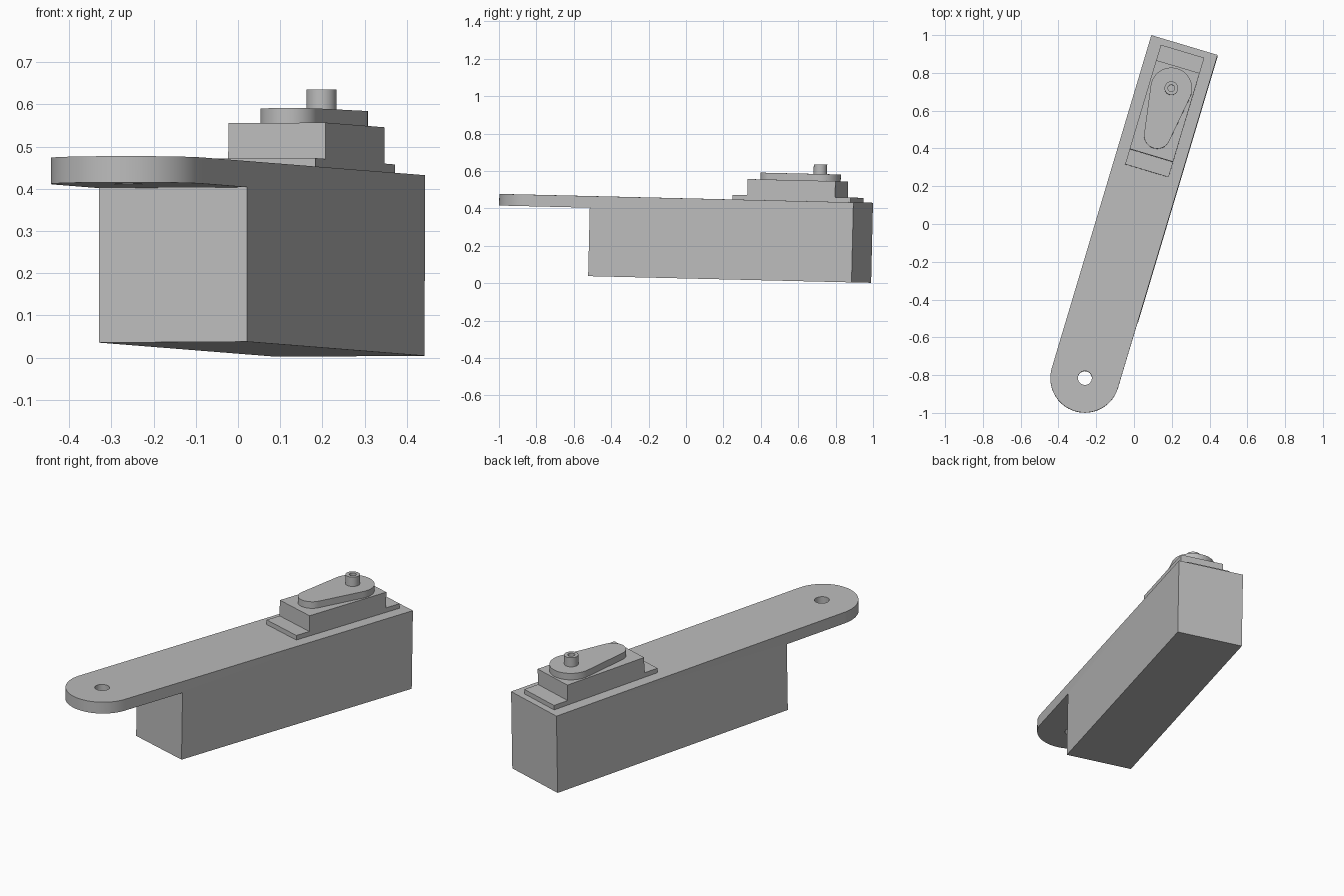
import bpy, bmesh, math
from mathutils import Matrix, Vector

default = bpy.data.objects.get("Cube")
if default:
    bpy.data.objects.remove(default, do_unlink=True)

grey = bpy.data.materials.new("plain grey")
grey.use_nodes = True
COLOUR = (0.5, 0.5, 0.5, 1)
grey.diffuse_color = COLOUR
for node in grey.node_tree.nodes:
    if node.type == 'BSDF_PRINCIPLED':
        node.inputs["Base Color"].default_value = COLOUR

# Arm frame: x across, y along, z up, slightly tilted, origin at the pivot hole
yaw = math.radians(16.65)
across = Vector((math.cos(yaw), -math.sin(yaw), 0.006)).normalized()
along = Vector((math.sin(yaw), math.cos(yaw), -0.0228)).normalized()
up = across.cross(along).normalized()
FRAME = Matrix((across, along, up)).transposed().to_4x4()
FRAME.translation = (-0.26, -0.815, 0.473)


def arc(y, r, start, end, steps=32):
    """Points on an arc centred on the arm's middle line."""
    angles = [math.radians(start + (end - start) * i / steps) for i in range(steps + 1)]
    return [(r * math.cos(a), y + r * math.sin(a)) for a in angles]


def rect(half, y0, y1):
    return [(-half, y0), (half, y0), (half, y1), (-half, y1)]


def circle(y, r):
    return arc(y, r, 0, 360, 48)[:-1]


def prism(name, outline, z0, z1):
    """Extrude an outline between two heights in the arm frame."""
    bm = bmesh.new()
    face = bm.faces.new([bm.verts.new((x, y, z0)) for x, y in outline])
    new = bmesh.ops.extrude_face_region(bm, geom=[face])["geom"]
    bmesh.ops.translate(bm, vec=(0, 0, z1 - z0),
                        verts=[v for v in new if isinstance(v, bmesh.types.BMVert)])
    bmesh.ops.recalc_face_normals(bm, faces=bm.faces)
    mesh = bpy.data.meshes.new(name)
    bm.to_mesh(mesh)
    bm.free()
    mesh.materials.append(grey)
    obj = bpy.data.objects.new(name, mesh)
    bpy.context.collection.objects.link(obj)
    obj.matrix_world = FRAME
    return obj


def activate(obj):
    bpy.ops.object.select_all(action='DESELECT')
    obj.select_set(True)
    bpy.context.view_layer.objects.active = obj


def cut(obj, cutter):
    cutter.hide_render = True
    activate(obj)
    mod = obj.modifiers.new("cut", 'BOOLEAN')
    mod.operation = 'DIFFERENCE'
    mod.solver = 'EXACT'
    mod.object = cutter
    bpy.ops.object.modifier_apply(modifier=mod.name)
    bpy.data.objects.remove(cutter, do_unlink=True)


def smooth(obj):
    activate(obj)
    bpy.ops.object.shade_smooth_by_angle(angle=math.radians(30))


# Arm: deep block with a thin round-ended tongue and pivot hole
HALF, LENGTH = 0.183, 1.84
arm = prism("arm", arc(0, HALF, 180, 360) + [(HALF, LENGTH), (-HALF, LENGTH)], -0.428, 0)
cut(arm, prism("tongue_cutter", rect(0.3, -0.4, 0.37), -0.6, -0.062))
cut(arm, prism("pivot_cutter", circle(0, 0.037), -0.2, 0.1))

# Motor: mounting flange and body
prism("motor_flange", rect(0.12, 1.145, 1.805), 0, 0.025)
prism("motor_body", rect(0.12, 1.228, 1.718), 0.025, 0.111)

# Tapered horn: tangent hull of a large and a small circle
BIG_Y, SMALL_Y, BIG_R, SMALL_R = 1.597, 1.337, 0.11, 0.07
lean = math.degrees(math.asin((BIG_R - SMALL_R) / (BIG_Y - SMALL_Y)))
horn = prism("horn", arc(BIG_Y, BIG_R, -lean, 180 + lean)
             + arc(SMALL_Y, SMALL_R, 180 + lean, 360 - lean), 0.111, 0.147)

# Hollow shaft on the horn
shaft = prism("shaft", circle(BIG_Y, 0.036), 0.147, 0.198)
cut(shaft, prism("bore_cutter", circle(BIG_Y, 0.018), 0.1, 0.3))

for part in (arm, horn, shaft):
    smooth(part)
